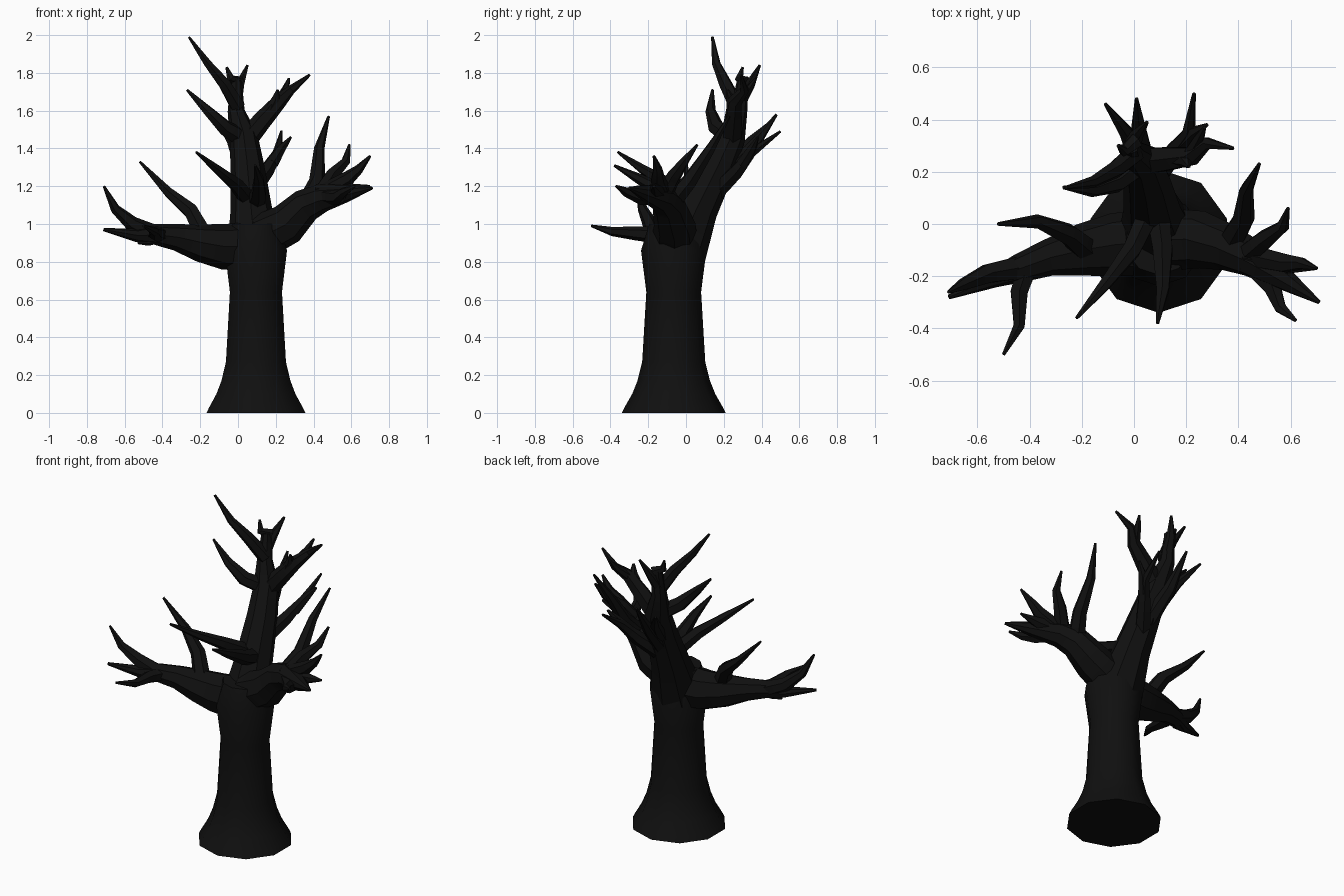
import bpy
import bmesh
import math
from mathutils import Vector

cube = bpy.data.objects.get("Cube")
if cube:
    bpy.data.objects.remove(cube, do_unlink=True)

# One near-black bark colour for the whole tree
bark = bpy.data.materials.new("black_bark")
bark.use_nodes = True
bark_colour = (.005, .005, .005, 1)
bark.diffuse_color = bark_colour
bark.node_tree.nodes["Principled BSDF"].inputs["Base Color"].default_value = bark_colour


def limb(name, points, radii, sides):
    """Sweep a closed polygonal tube of varying radius along a path."""
    path = [Vector(point) for point in points]
    mesh_builder = bmesh.new()
    rings = []
    across = None
    for index, centre in enumerate(path):
        before = path[max(index - 1, 0)]
        after = path[min(index + 1, len(path) - 1)]
        along = (after - before).normalized()
        if across is None:
            across = Vector((0, -1, 0)) if abs(along.z) > .8 else Vector((0, 0, 1))
        across = (across - along * across.dot(along)).normalized()
        side = along.cross(across)
        ring = []
        for step in range(sides):
            angle = math.tau * step / sides
            offset = across * math.cos(angle) + side * math.sin(angle)
            ring.append(mesh_builder.verts.new(centre + offset * radii[index]))
        rings.append(ring)
    for lower, upper in zip(rings, rings[1:]):
        for step in range(sides):
            following = (step + 1) % sides
            mesh_builder.faces.new((lower[step], lower[following], upper[following], upper[step]))
    mesh_builder.faces.new(list(reversed(rings[0])))
    mesh_builder.faces.new(rings[-1])
    bmesh.ops.recalc_face_normals(mesh_builder, faces=mesh_builder.faces)
    mesh = bpy.data.meshes.new(name)
    mesh_builder.to_mesh(mesh)
    mesh_builder.free()
    mesh.materials.append(bark)
    tree_part = bpy.data.objects.new(name, mesh)
    bpy.context.collection.objects.link(tree_part)
    bpy.ops.object.select_all(action="DESELECT")
    tree_part.select_set(True)
    bpy.context.view_layer.objects.active = tree_part
    bpy.ops.object.shade_smooth_by_angle(angle=math.radians(40))
    return tree_part


def twig(name, *points, thick=.03):
    """A slim branch that stays full at first, then tapers to a point."""
    last = len(points) - 1
    radii = [thick * (1 - (index / last) ** 1.5) + .007 for index in range(len(points))]
    limb(name, points, radii, sides=6)


# Flared trunk
trunk_heights = (0, .03, .1, .17, .27, .64, .86, 1)
trunk_radii = (.275, .26, .22, .192, .167, .145, .173, .13)
limb("trunk", [(.095, -.065, height) for height in trunk_heights], trunk_radii, sides=10)

# Three main limbs
limb("upper_trunk",
     [(.09, -.04, .85), (.07, .06, 1.08), (.05, .17, 1.3),
      (.03, .24, 1.46), (-.01, .28, 1.6), (-.01, .3, 1.76)],
     (.15, .11, .09, .075, .045, .03), sides=8)
limb("left_limb",
     [(.12, -.06, .93), (.26, -.06, 1), (.36, -.09, 1.1),
      (.45, -.13, 1.14), (.56, -.2, 1.16), (.71, -.3, 1.19)],
     (.12, .11, .09, .075, .05, .008), sides=8)
limb("right_limb",
     [(.06, -.07, .88), (-.08, -.08, .88), (-.2, -.1, .9), (-.33, -.13, .93),
      (-.44, -.17, .945), (-.54, -.21, .94), (-.71, -.28, .97)],
     (.13, .12, .1, .07, .055, .035, .009), sides=8)

# Twigs on the left limb
twig("left_tall_twig", (.37, -.07, 1.12), (.42, .02, 1.23), (.43, .13, 1.4), (.48, .23, 1.57), thick=.045)
twig("left_rear_twig", (.43, -.12, 1.15), (.5, -.06, 1.26), (.57, -.01, 1.33), (.59, .06, 1.42), thick=.04)
twig("left_outer_twig", (.44, -.12, 1.16), (.58, -.15, 1.24), (.64, -.15, 1.29), (.7, -.17, 1.36), thick=.04)
twig("left_level_twig", (.42, -.13, 1.16), (.58, -.16, 1.18), (.7, -.17, 1.2), thick=.045)
twig("left_front_twig", (.44, -.14, 1.15), (.53, -.24, 1.14), (.56, -.32, 1.17), (.62, -.37, 1.2), thick=.04)

# Twigs on the right limb
twig("right_rear_twig", (-.18, -.1, .94), (-.25, -.04, 1.07), (-.37, .01, 1.17), (-.52, 0, 1.33), thick=.045)
twig("right_outer_twig", (-.45, -.17, .95), (-.56, -.19, 1), (-.65, -.23, 1.08), (-.71, -.26, 1.2), thick=.042)
twig("right_front_twig", (-.4, -.14, .94), (-.44, -.26, .95), (-.44, -.39, .96), (-.5, -.5, .99), thick=.038)
twig("right_short_twig", (-.4, -.15, .94), (-.48, -.19, .91), (-.53, -.2, .9), thick=.03)

# Forward twigs low on the upper trunk
twig("front_twig", (.09, .06, 1.1), (.11, -.1, 1.16), (.11, -.25, 1.24), (.09, -.38, 1.31), thick=.045)
twig("front_right_twig", (.06, .05, 1.12), (-.01, -.1, 1.21), (-.11, -.23, 1.29), (-.22, -.36, 1.38), thick=.04)

# Rear twigs halfway up
twig("rear_left_twig", (.07, .16, 1.17), (.15, .27, 1.28), (.21, .35, 1.38), (.23, .5, 1.49), thick=.042)
twig("rear_left_fork", (.18, .3, 1.32), (.23, .35, 1.4), (.28, .38, 1.46), thick=.028)
twig("rear_middle_twig", (.05, .17, 1.22), (.02, .34, 1.39), (.01, .48, 1.58), thick=.045)
twig("rear_right_twig", (.03, .2, 1.28), (-.03, .35, 1.44), (-.11, .46, 1.55), thick=.035)

# Forked branch near the top
twig("top_left_branch", (.04, .24, 1.44), (.13, .25, 1.55), (.22, .26, 1.65), (.28, .31, 1.71), (.38, .29, 1.79), thick=.05)
twig("top_left_fork", (.21, .26, 1.64), (.25, .33, 1.71), (.27, .37, 1.77), thick=.022)
twig("top_left_stub", (.17, .25, 1.6), (.2, .24, 1.66), (.21, .22, 1.71), thick=.028)

# Crown twigs
twig("crown_right_twig", (.03, .24, 1.45), (-.07, .16, 1.51), (-.16, .13, 1.6), (-.27, .14, 1.71), thick=.045)
twig("crown_tall_twig", (0, .27, 1.62), (-.07, .21, 1.74), (-.16, .16, 1.85), (-.26, .14, 1.99), thick=.035)
twig("crown_left_twig", (-.01, .29, 1.66), (.01, .34, 1.74), (.05, .39, 1.84), thick=.03)
twig("crown_hook", (.01, .32, 1.75), (-.04, .28, 1.77), (-.06, .3, 1.83), thick=.025)
